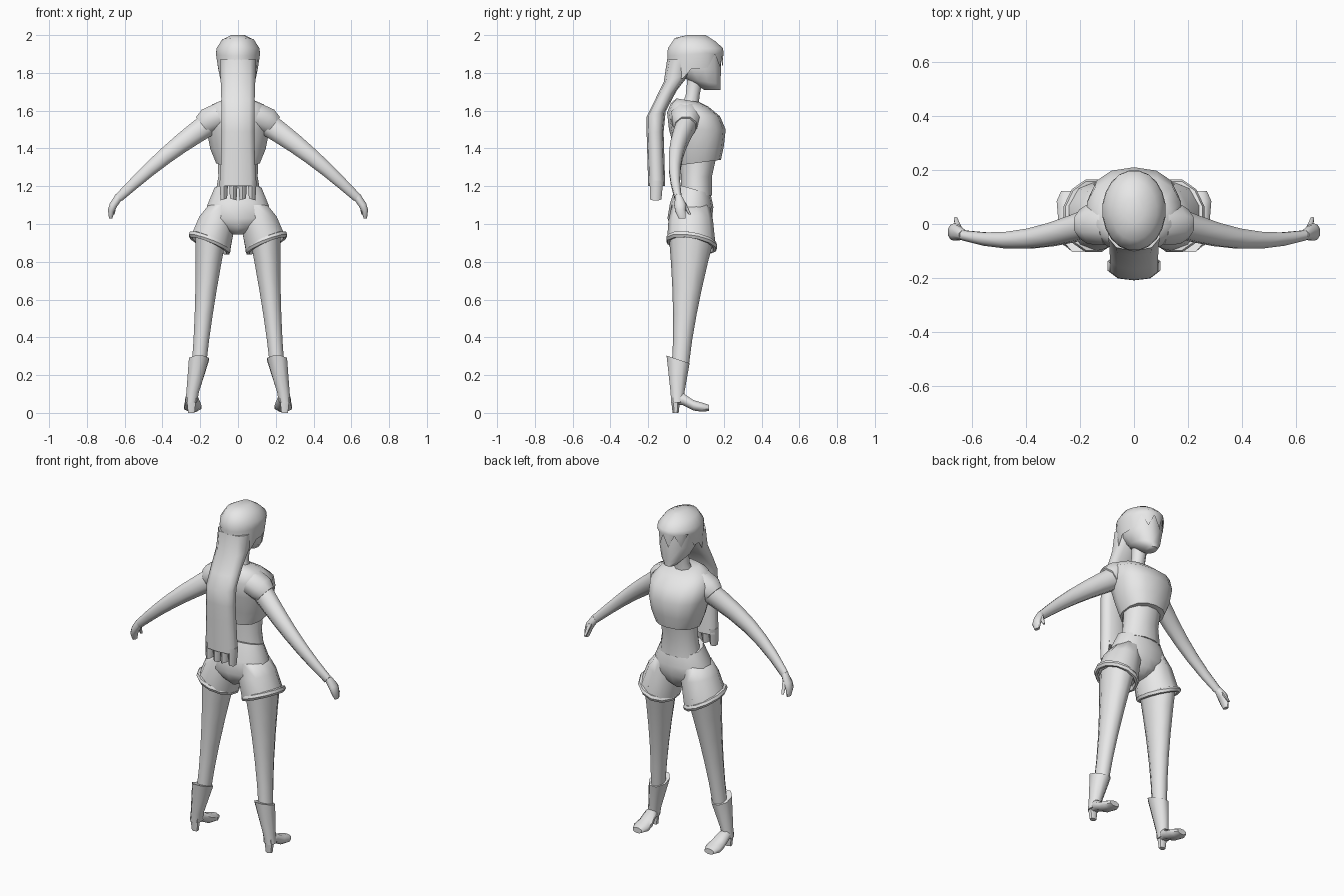
import bpy, bmesh
from math import sin, cos, pi, radians, copysign

cube = bpy.data.objects.get("Cube")
if cube:
    bpy.data.objects.remove(cube)

grey_color = (0.8, 0.8, 0.8, 1)
grey = bpy.data.materials.new("plain grey")
grey.use_nodes = True
grey.diffuse_color = grey_color
grey.node_tree.nodes["Principled BSDF"].inputs["Base Color"].default_value = grey_color


def ring(x=0, y=0, z=0, wide=0, deep=0, lean_x=0, lean_y=0):
    """Cross-section: centre, half sizes, and how far z rises along each half size."""
    return x, y, z, wide, deep, lean_x, lean_y


def steps(count):
    """Even positions from the start to the end of a path."""
    return [i / (count - 1) for i in range(count)]


def soften(value, boxy):
    return copysign(abs(value) ** boxy, value)


def loft(name, rings, sides=8, boxy=1, mirror=False, caps=(True, True), rim=None):
    """Skin a row of rings; rim gives the height of each point of the last ring."""
    bm = bmesh.new()
    loops = []
    angles = [2 * pi * (i + 0.5) / sides for i in range(sides)]
    for x, y, z, wide, deep, lean_x, lean_y in rings:
        loop = []
        for angle in angles:
            c, s = soften(cos(angle), boxy), soften(sin(angle), boxy)
            point = (x + wide * c, y + deep * s, z + lean_x * c + lean_y * s)
            loop.append(bm.verts.new(point))
        loops.append(loop)
    if rim:
        for i, vert in enumerate(loops[-1]):
            vert.co.z = rim(i, sin(angles[i]))
    for low, high in zip(loops, loops[1:]):
        for i in range(sides):
            j = (i + 1) % sides
            bm.faces.new((low[i], low[j], high[j], high[i]))
    for wanted, loop in zip(caps, (loops[0], loops[-1])):
        if wanted:
            bm.faces.new(loop)
    bmesh.ops.recalc_face_normals(bm, faces=bm.faces)
    mesh = bpy.data.meshes.new(name)
    bm.to_mesh(mesh)
    bm.free()
    mesh.materials.append(grey)
    part = bpy.data.objects.new(name, mesh)
    bpy.context.collection.objects.link(part)
    if mirror:
        part.modifiers.new("Mirror", 'MIRROR')
    bpy.ops.object.select_all(action='DESELECT')
    part.select_set(True)
    bpy.context.view_layer.objects.active = part
    bpy.ops.object.shade_smooth_by_angle(angle=radians(60))


# Head and neck
loft("head", [
    ring(y=.14, z=1.71, wide=.035, deep=.045),
    ring(y=.09, z=1.755, wide=.075, deep=.095, lean_y=-.015),
    ring(y=.065, z=1.82, wide=.1, deep=.125),
    ring(y=.06, z=1.92, wide=.1, deep=.125)], sides=12)
loft("neck", [
    ring(y=.02, z=1.62, wide=.06, deep=.05),
    ring(y=.035, z=1.68, wide=.04, deep=.04),
    ring(y=.05, z=1.78, wide=.045, deep=.045)])


# Hair cap with a jagged fringe over the brow
def fringe(i, forward):
    if forward > .3:
        return 1.83 if i % 2 else 1.9
    return 1.82 if forward > -.3 else 1.77


loft("hair_cap", [
    ring(y=.055, z=2, wide=.035, deep=.05),
    ring(y=.05, z=1.975, wide=.085, deep=.11, lean_y=-.01),
    ring(y=.05, z=1.93, wide=.115, deep=.148),
    ring(y=.05, z=1.9, wide=.118, deep=.15, lean_y=.01),
    ring(y=.05, wide=.106, deep=.146)], sides=20, caps=(True, False), rim=fringe)

# Long hair tail that falls away from the head, then hangs
tail = []
for t in steps(8):
    fall = min(1, 2 * t)
    ease = fall * fall * (3 - 2 * fall)
    tail.append(ring(y=-.02 - .155 * ease + .02 * t, z=1.87 - .67 * t,
                     wide=.1 - .01 * sin(pi * t), deep=.08 - .035 * fall,
                     lean_y=.03 * sin(pi * fall)))
loft("hair_tail", tail, sides=10, boxy=.8)

# Strands at the end of the tail
for k in range(4):
    x = .05 * (k - 1.5)
    loft("hair_strand_" + "abcd"[k], [
        ring(x=x, y=-.155, z=1.23, wide=.027, deep=.034),
        ring(x=x, y=-.16, z=1.13, wide=.02, deep=.03, lean_x=.006 * (-1) ** k)], sides=6)

# Torso
loft("cropped_shirt", [
    ring(y=.07, z=1.325, wide=.118, deep=.115, lean_y=.015),
    ring(y=.07, z=1.4, wide=.15, deep=.13, lean_y=.01),
    ring(y=.06, z=1.5, wide=.17, deep=.15),
    ring(y=.04, z=1.58, wide=.178, deep=.14, lean_y=-.01),
    ring(y=.02, z=1.63, wide=.14, deep=.1, lean_y=-.01),
    ring(y=.01, z=1.655, wide=.08, deep=.06, lean_y=-.01)], sides=14, boxy=.85)
loft("waist", [
    ring(y=.055, z=1.15, wide=.125, deep=.085),
    ring(y=.055, z=1.25, wide=.108, deep=.085),
    ring(y=.065, z=1.36, wide=.11, deep=.1)], sides=12)
loft("sleeves", [
    ring(x=.1, z=1.57, wide=.03, deep=.085, lean_x=.07),
    ring(x=.155, z=1.545, wide=.04, deep=.08, lean_x=.065),
    ring(x=.185, z=1.52, wide=.04, deep=.06, lean_x=.05)], mirror=True)

# Arms taper from shoulder to wrist with a slight elbow bend
arms = []
for t in steps(7):
    thick = .068 - .042 * t
    arms.append(ring(x=.14 + .49 * t, y=.01 - .07 * sin(2.3 * t), z=1.54 - .4 * t + .02 * sin(pi * t),
                     wide=.6 * thick, deep=.06 - .04 * t, lean_x=.8 * thick))
loft("arms", arms, mirror=True)

# Hands and thumbs
loft("hands", [
    ring(x=.63, y=-.04, z=1.145, wide=.018, deep=.018, lean_x=.015),
    ring(x=.66, y=-.03, z=1.1, wide=.02, deep=.034, lean_x=.01),
    ring(x=.672, y=-.03, z=1.07, wide=.018, deep=.03, lean_x=.006),
    ring(x=.674, y=-.02, z=1.03, wide=.01, deep=.02)], mirror=True)
loft("thumbs", [
    ring(x=.65, y=-.015, z=1.115, wide=.013, deep=.014),
    ring(x=.66, y=.02, z=1.05, wide=.007, deep=.007)], sides=6, mirror=True)

# Shorts with flared legs
loft("shorts_seat", [
    ring(y=.04, z=1.185, wide=.128, deep=.09, lean_y=-.025),
    ring(y=.03, z=1.1, wide=.165, deep=.115, lean_y=-.01),
    ring(y=.02, z=1.03, wide=.185, deep=.118),
    ring(y=.02, z=.98, wide=.1, deep=.1),
    ring(y=.02, z=.945, wide=.03, deep=.07)], sides=14, boxy=.9)
loft("shorts_legs", [
    ring(x=.085, y=.025, z=1.1, wide=.075, deep=.1),
    ring(x=.11, y=.025, z=1.02, wide=.1, deep=.118, lean_x=.02),
    ring(x=.142, y=.028, z=.905, wide=.106, deep=.128, lean_x=.045, lean_y=-.012)],
    sides=10, mirror=True)

# Rolled cuffs: a round section swept about each thigh
cuffs = []
for t in steps(7):
    out, up = cos(2 * pi * t), sin(2 * pi * t)
    cuffs.append(ring(x=.15, y=.03, z=.9 + .018 * up, wide=.1 + .014 * out,
                      deep=.125 + .014 * out, lean_x=.042, lean_y=-.02))
loft("shorts_cuffs", cuffs, sides=12, mirror=True, caps=(False, False))

# Legs spread outward and narrow to the ankle
legs = []
for t in steps(6):
    swell = (1 - t) ** 1.6
    legs.append(ring(x=.143 + .064 * t, y=.03 - .06 * t, z=.93 - .68 * t,
                     wide=.04 + .045 * swell, deep=.045 + .075 * swell))
loft("legs", legs, sides=10, mirror=True)

# Boots: shaft, foot and heel
loft("boot_shafts", [
    ring(x=.207, y=-.042, z=.283, wide=.057, deep=.066, lean_y=-.022),
    ring(x=.24, y=-.045, z=.11, wide=.036, deep=.04),
    ring(x=.248, y=-.045, z=.055, wide=.034, deep=.036)], mirror=True)
loft("boot_feet", [
    ring(x=.246, y=-.07, z=.07, wide=.027, lean_y=.025),
    ring(x=.245, y=-.015, z=.072, wide=.036, lean_y=.034),
    ring(x=.24, y=.04, z=.04, wide=.046, lean_y=.03),
    ring(x=.24, y=.085, z=.03, wide=.05, lean_y=.026),
    ring(x=.24, y=.122, z=.026, wide=.032, lean_y=.017)], mirror=True)
loft("boot_heels", [
    ring(x=.247, y=-.055, z=.07, wide=.028, deep=.024),
    ring(x=.247, y=-.055, wide=.02, deep=.016)], sides=6, mirror=True)
